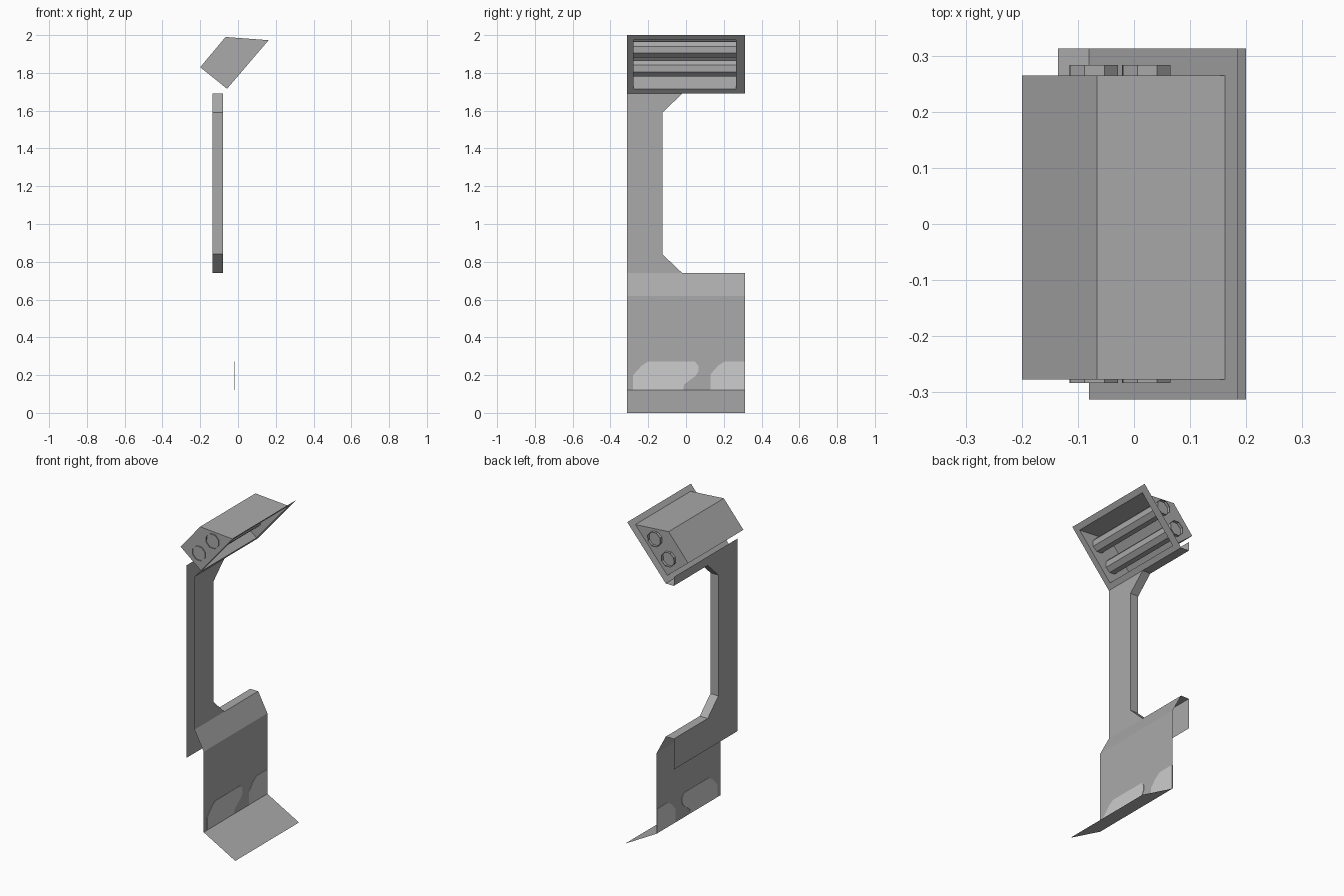
import bpy, bmesh, math
from mathutils import Vector

if "Cube" in bpy.data.objects:
    bpy.data.objects.remove(bpy.data.objects["Cube"])


def material(name, v):
    m = bpy.data.materials.new(name)
    m.diffuse_color = (v, v, v, 1)
    m.use_nodes = True
    m.node_tree.nodes["Principled BSDF"].inputs["Base Color"].default_value = m.diffuse_color
    return m


GREY = material("mid grey metal", 0.40)
PALE = material("pale grey paint", 0.61)


def make(name, faces, mat=GREY):
    """Build one object from a list of faces, each a list of 3D points."""
    bm = bmesh.new()
    for f in faces:
        bm.faces.new([bm.verts.new(p) for p in f])
    bmesh.ops.remove_doubles(bm, verts=bm.verts, dist=1e-5)
    me = bpy.data.meshes.new(name)
    bm.to_mesh(me)
    bm.free()
    me.materials.append(mat)
    ob = bpy.data.objects.new(name, me)
    bpy.context.collection.objects.link(ob)
    return ob


def strip(points, offset, closed=False):
    """Sweep a polyline by an offset into quads."""
    pts = [Vector(p) for p in points]
    off = Vector(offset)
    pairs = list(zip(pts, pts[1:] + pts[:1]))
    if not closed:
        pairs.pop()
    return [[a, b, b + off, a + off] for a, b in pairs]


W = 0.3125                  # half width of the whole unit
BACK, FRONT = -0.135, -0.08

# notched post: back sheet, front sheet and the wall around the notch; ends stay open
notch = [(W, 0.74), (-0.02, 0.74), (-0.125, 0.84), (-0.125, 1.59), (-0.02, 1.69), (W, 1.69)]


def at_x(x, yz):
    return [(x, y, z) for y, z in yz]


make("post_back_sheet",
     [at_x(BACK, [(W, 1.745), (-W, 1.745), (-W, 0.55), (W, 0.55)] + notch)])
make("post_front_sheet",
     [at_x(FRONT, [(-W, 1.69), (-W, 0.74)] + notch[1:-1])])
make("post_notch_wall", strip(at_x(BACK, notch[::-1]), (FRONT - BACK, 0, 0)))

# lower bent sheet: shoulder, upright panel and sloping foot
PANEL = -0.017
make("lower_panel", strip([(0.2, -W, 0), (PANEL, -W, 0.12), (PANEL, -W, 0.62),
                           (FRONT, -W, 0.74)][::-1], (0, 2 * W, 0)))

# pale painted patches, thin plates showing on both sides of the panel
patches = {
    "paint_patch_left": [(-0.28, 0.122), (-0.015, 0.122), (-0.01, 0.15), (0.05, 0.195),
                         (0.066, 0.22), (0.066, 0.25), (0.045, 0.273), (-0.2, 0.273),
                         (-0.235, 0.25), (-0.28, 0.2)],
    "paint_patch_right": [(0.13, 0.122), (W, 0.122), (W, 0.273), (0.205, 0.273),
                          (0.17, 0.25), (0.13, 0.205)],
}
for name, outline in patches.items():
    a, b = at_x(PANEL - 0.002, outline), at_x(PANEL + 0.002, outline)
    make(name, [a[::-1], b] + strip(a, (0.004, 0, 0), True), PALE)

# flat tilted frame around the lamp opening
X0, X1, SLOPE = FRONT, 0.185, 0.31 / 0.265


def on_frame(x, y):
    return (x, y, 1.69 + (x - X0) * SLOPE)


Y0, Y1, I0, I1 = -0.277, 0.265, -0.058, 0.162
outer = [on_frame(*p) for p in [(X0, -W), (X0, W), (X1, W), (X1, -W)]]
inner = [on_frame(*p) for p in [(I0, Y0), (I0, Y1), (I1, Y1), (I1, Y0)]]
make("lamp_frame", [[outer[i], inner[i], inner[(i + 1) % 4], outer[(i + 1) % 4]]
                    for i in range(4)])

# lamp housing, open towards the frame
profile = [inner[0], (-0.2, Y0, 1.83), (-0.066, Y0, 1.99), inner[3]]
near = [Vector(p) for p in profile]
far = [p + Vector((0, Y1 - Y0, 0)) for p in near]
make("lamp_housing", strip(near, (0, Y1 - Y0, 0)) + [near[::-1], far])

# two open-ended tubes passing through the housing
for name, cx, cz in [("lower_tube", -0.072, 1.825), ("upper_tube", 0.022, 1.925)]:
    ring = [(cx + 0.046 * math.cos(a), -0.283, cz + 0.046 * math.sin(a))
            for a in [0.35 + i * math.tau / 8 for i in range(8)]]
    make(name, strip(ring[::-1], (0, 0.566, 0), True))

# make every sheet face the way it is mostly seen
for name, axis in [("post_back_sheet", (-1, 0, 0)), ("post_front_sheet", (1, 0, 0)),
                   ("lower_panel", (1, 0, 0)), ("lamp_frame", (1, 0, -1))]:
    me = bpy.data.objects[name].data
    if sum(p.normal.dot(Vector(axis)) for p in me.polygons) < 0:
        me.flip_normals()
